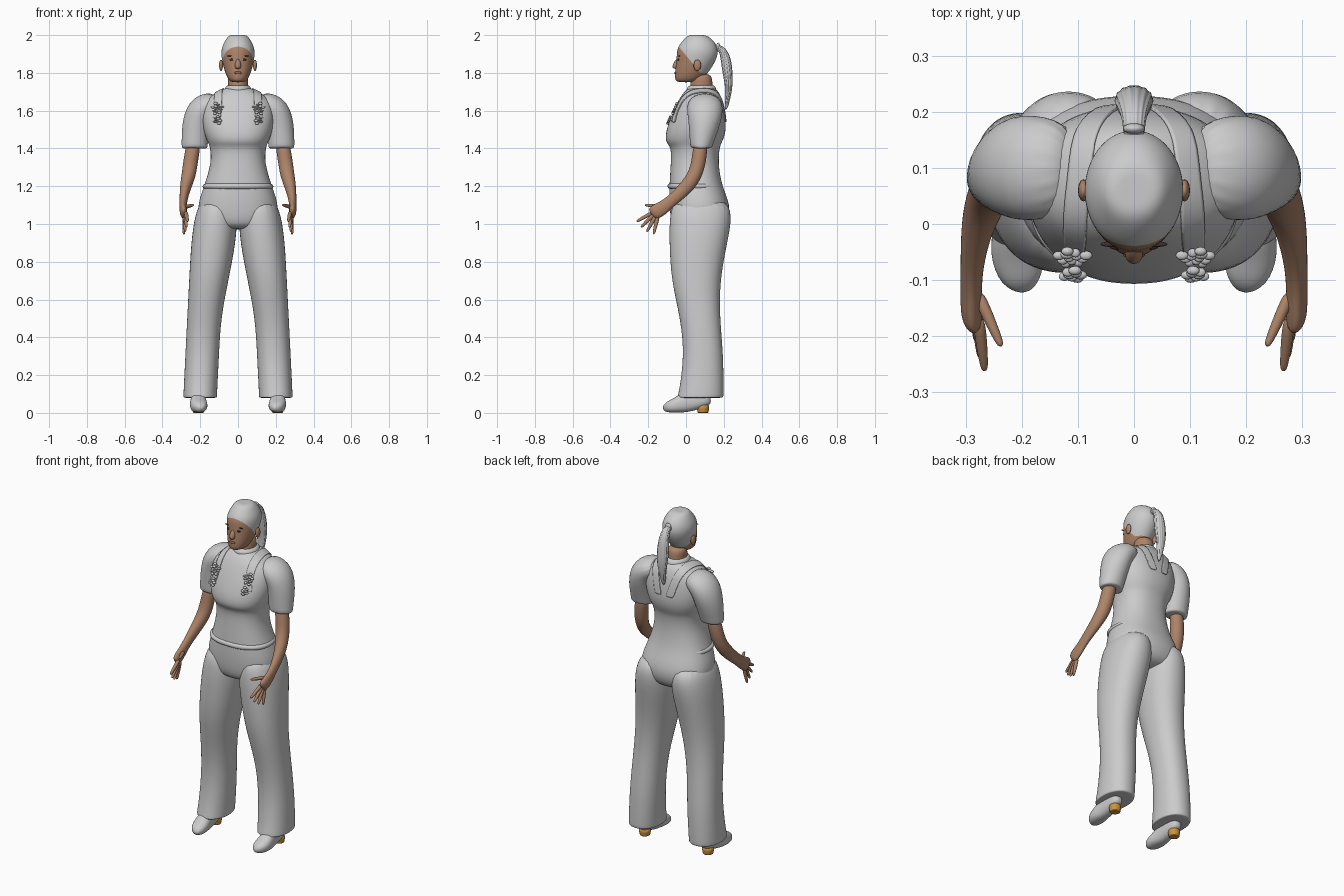
import bpy, bmesh, math, random
from mathutils import Vector

random.seed(4)
if "Cube" in bpy.data.objects:
    bpy.data.objects.remove(bpy.data.objects["Cube"])


def material(name, red, green, blue):
    colour = (red, green, blue, 1)
    made = bpy.data.materials.new(name)
    made.use_nodes = True
    made.diffuse_color = colour
    made.node_tree.nodes["Principled BSDF"].inputs["Base Color"].default_value = colour
    return made


CLOTH = material("pale grey cloth", .6, .6, .6)
SKIN = material("brown skin", .42, .23, .14)
HEEL = material("orange heel", .6, .3, .05)
DARK = material("dark brown", .05, .03, .03)
LIP = material("lip brown", .3, .12, .09)


def finish(name, bm, mat, mirror=False, levels=2):
    """Turn a bmesh into a smooth object, optionally mirrored left to right."""
    bmesh.ops.recalc_face_normals(bm, faces=bm.faces)
    for face in bm.faces:
        face.smooth = True
    mesh = bpy.data.meshes.new(name)
    bm.to_mesh(mesh)
    bm.free()
    mesh.materials.append(mat)
    ob = bpy.data.objects.new(name, mesh)
    bpy.context.collection.objects.link(ob)
    if mirror:
        ob.modifiers.new("mirror", 'MIRROR').use_mirror_merge = False
    if levels:
        subdivision = ob.modifiers.new("smooth", 'SUBSURF')
        subdivision.levels = subdivision.render_levels = levels
    return ob


def signed_power(value, exponent):
    return math.copysign(abs(value) ** exponent, value)


def add_tube(bm, rings, segments=16, power=2, flat=False, ridge=0):
    """Sweep rings (x, y, z, half width, half depth); flat keeps them horizontal."""
    centres = [Vector(ring[:3]) for ring in rings]
    last = len(rings) - 1
    loops = []
    for i, (centre, ring) in enumerate(zip(centres, rings)):
        along = centres[min(i + 1, last)] - centres[max(i - 1, 0)]
        along = Vector((0, 0, 1)) if flat else along.normalized()
        side = Vector((1, 0, 0))
        side = (side - along * side.dot(along)).normalized()
        depth = along.cross(side)
        loop = []
        for k in range(segments):
            angle = math.tau * k / segments
            groove = 1 - ridge * (k % 2)
            u = signed_power(math.cos(angle), 2 / power) * ring[3] * groove
            v = signed_power(math.sin(angle), 2 / power) * ring[-1] * groove
            loop.append(bm.verts.new(centre + side * u + depth * v))
        loops.append(loop)
    for low, high in zip(loops, loops[1:]):
        for k in range(segments):
            bm.faces.new((low[k - 1], low[k], high[k], high[k - 1]))
    bm.faces.new(loops[0])
    bm.faces.new(loops[-1])


def tube(name, rings, mat, mirror=False, **options):
    bm = bmesh.new()
    add_tube(bm, rings, **options)
    return finish(name, bm, mat, mirror)


def spans(rows):
    """Rings from rows of (z, inner x, outer x, front y, back y)."""
    return [((inner + outer) / 2, (front + back) / 2, z, (outer - inner) / 2, (back - front) / 2)
            for z, inner, outer, front, back in rows]


def centred(rows):
    """Rings from rows of (z, half width, front y, back y)."""
    return spans([(z, -width, width, front, back) for z, width, front, back in rows])


def blobs(name, items, mat, mirror=True):
    """Flattened balls, each a centre and three radii."""
    bm = bmesh.new()
    for centre, radii in items:
        verts = bmesh.ops.create_uvsphere(bm, u_segments=12, v_segments=8, radius=1)["verts"]
        bmesh.ops.scale(bm, vec=radii, verts=verts)
        bmesh.ops.translate(bm, vec=centre, verts=verts)
    return finish(name, bm, mat, mirror, levels=0)


# Shirt and bib, from the collar down to the hips
torso = tube("torso", centred([
    (1.73, .05, .02, .15), (1.69, .13, -.02, .18), (1.64, .2, -.05, .2), (1.5, .19, -.11, .22),
    (1.43, .16, -.11, .19), (1.41, .15, -.08, .18), (1.33, .14, -.08, .17), (1.2, .18, -.09, .19),
    (1.1, .22, -.09, .24), (1, .2, -.08, .22), (.97, .1, -.04, .16)]),
    CLOTH, segments=24, power=2.3, flat=True)

# Waistband and collar
tube("waistband", centred([(1.22, .16, -.08, .17), (1.21, .19, -.1, .19),
                           (1.19, .19, -.1, .19), (1.18, .17, -.08, .17)]),
     CLOTH, segments=24, power=2.3, flat=True)
tube("collar", centred([(1.69, .08, 0, .17), (1.72, .07, 0, .16), (1.74, .06, .02, .15)]),
     CLOTH, flat=True)

# Wide trousers
tube("trouser_legs", spans([
    (1.14, .03, .19, -.06, .21), (1.05, 0, .23, -.09, .25), (.9, .01, .25, -.09, .22),
    (.7, .05, .26, -.08, .18), (.5, .09, .27, -.03, .18), (.3, .1, .28, -.01, .2),
    (.1, .11, .29, -.04, .2), (.08, .11, .29, -.05, .2), (.08, .12, .28, -.03, .18)]),
    CLOTH, mirror=True, segments=20, power=2.2, flat=True)

# Short sleeves
tube("sleeves", [(.1, .1, 1.66, .05, .08), (.19, .1, 1.62, .08, .1), (.22, .1, 1.55, .08, .09),
                 (.23, .08, 1.42, .07, .06), (.23, .08, 1.4, .07, .06), (.23, .08, 1.4, .05, .05)],
     CLOTH, mirror=True)

# Arms and palms
bm = bmesh.new()
add_tube(bm, [(.23, .08, 1.45, .04), (.25, .07, 1.34, .04), (.26, .05, 1.26, .04),
              (.28, 0, 1.19, .03, .04), (.29, -.08, 1.12, .02, .03), (.29, -.13, 1.08, .02, .04),
              (.29, -.17, 1.06, .02, .04), (.28, -.18, 1.05, .01, .03)], segments=12)


def add_finger(start, direction, length):
    """A tapering finger; the radius falls off toward the tip."""
    stations = [(start + direction * length * t, .012 - .006 * t ** 3) for t in (0, .4, .8, 1)]
    add_tube(bm, [(*point, radius) for point, radius in stations], segments=8)


# Four fingers fanned out from the palm, and a thumb turned inward
for i in range(4):
    fan = .5 + .28 * i
    direction = Vector((.05 * i - .1, -math.cos(fan), -math.sin(fan)))
    add_finger(Vector((.28, -.14, 1.08)) + direction * .03, direction, .11)
add_finger(Vector((.28, -.12, 1.09)), Vector((-.4, -.9, .1)), .11)
finish("arms", bm, SKIN, mirror=True)

# Shoes with block heels
tube("shoes", [(.21, .13, .08, .02, .03), (.21, .1, .07, .04, .04), (.21, 0, .06, .04, .06),
               (.21, -.05, .04, .05, .04), (.2, -.1, .03, .04, .03), (.19, -.12, .02, .01)],
     CLOTH, mirror=True, power=2.4)
tube("shoe_heels", [(.21, .09, z, radius) for z, radius in
                    ((0, .02), (0, .03), (.01, .03), (.05, .04))], HEEL, mirror=True, flat=True)

# Neck, nose and ears
tube("neck", centred([(1.68, .06, .02, .15), (1.74, .05, .02, .14), (1.8, .06, .03, .14)]),
     SKIN, flat=True)
tube("nose", centred([(1.88, .01, -.05, -.03), (1.83, .02, -.08, -.03), (1.82, .01, -.06, -.03)]),
     SKIN, flat=True)
blobs("ears", [((.09, .06, 1.84), (.01, .02, .03))], SKIN)

# Head, cut along the hairline so that the hair has its own colour
head = tube("head", centred([
    (1.75, .03, -.04, .04), (1.76, .05, -.06, .08), (1.8, .07, -.06, .12), (1.88, .09, -.05, .17),
    (1.93, .09, -.05, .17), (1.97, .07, -.02, .15), (2, .05, .01, .11), (2, .02, .04, .08)]),
    SKIN, segments=20, flat=True)
head.data.materials.append(CLOTH)
graph = bpy.context.evaluated_depsgraph_get()
bm = bmesh.new()
bm.from_mesh(bpy.data.meshes.new_from_object(head.evaluated_get(graph)))
cuts = [(Vector((0, -.04, 1.94)), Vector((0, 1.2, 1))), (Vector((0, 0, 1.8)), Vector((0, 0, 1)))]
for point, normal in cuts:
    everything = bm.verts[:] + bm.edges[:] + bm.faces[:]
    bmesh.ops.bisect_plane(bm, geom=everything, plane_co=point, plane_no=normal)
for face in bm.faces:
    middle = face.calc_center_median()
    face.material_index = int(all((middle - point).dot(normal) > 0 for point, normal in cuts))
bm.to_mesh(head.data)
bm.free()
head.modifiers.clear()

# Ponytail with grooved strands, and its tie
tube("ponytail", [(0, .14, 1.92, .02), (0, .18, 1.94, .02), (0, .21, 1.89, .03), (0, .22, 1.8, .04, .03),
                  (0, .23, 1.72, .03, .02), (0, .21, 1.6, .01)], CLOTH, segments=28, ridge=.15)
blobs("hair_tie", [((0, .17, 1.94), (.02, .01, .02))], CLOTH, mirror=False)

# Facial features
blobs("eyes", [((.03, -.04, 1.87), (.014, .006, .006))], DARK)
blobs("eyebrows", [((.04, -.036, 1.89), (.02, .005, .003))], DARK)
blobs("lips", [((0, -.055, 1.8), (.02, .006, .008))], LIP, mirror=False)

# Overall straps, arched over the shoulders and narrowing together at the back
bm = bmesh.new()
rows = []
for step in range(13):
    t = step / 12
    angle = math.pi * (1.2 * t - .1)
    y, z = .08 - .16 * math.cos(angle), 1.58 + .13 * math.sin(angle)
    rows.append([bm.verts.new((.12 - .08 * t * t + offset, y, z)) for offset in (-.025, 0, .025)])
for front, back in zip(rows, rows[1:]):
    for k in range(2):
        bm.faces.new((front[k], front[k + 1], back[k + 1], back[k]))
straps = finish("straps", bm, CLOTH, mirror=True)
wrap = straps.modifiers.new("wrap", 'SHRINKWRAP')
wrap.target, wrap.offset, wrap.wrap_mode = torso, .005, 'ABOVE_SURFACE'
straps.modifiers.new("thickness", 'SOLIDIFY').thickness = .006

# Ruffled flowers on the chest, with petals set out in a spiral
petals = []
for height, front, count, spread in ((1.61, -.06, 12, .03), (1.55, -.09, 8, .02)):
    for i in range(count):
        angle, radius = 2.4 * i, spread * math.sqrt((i + .5) / count)
        rise = radius * math.sin(angle)
        centre = (.11 + radius * math.cos(angle), front + rise * .4, height + rise)
        petals.append((centre, (random.uniform(.008, .012), .008, random.uniform(.004, .008))))
blobs("chest_flowers", petals, CLOTH)
